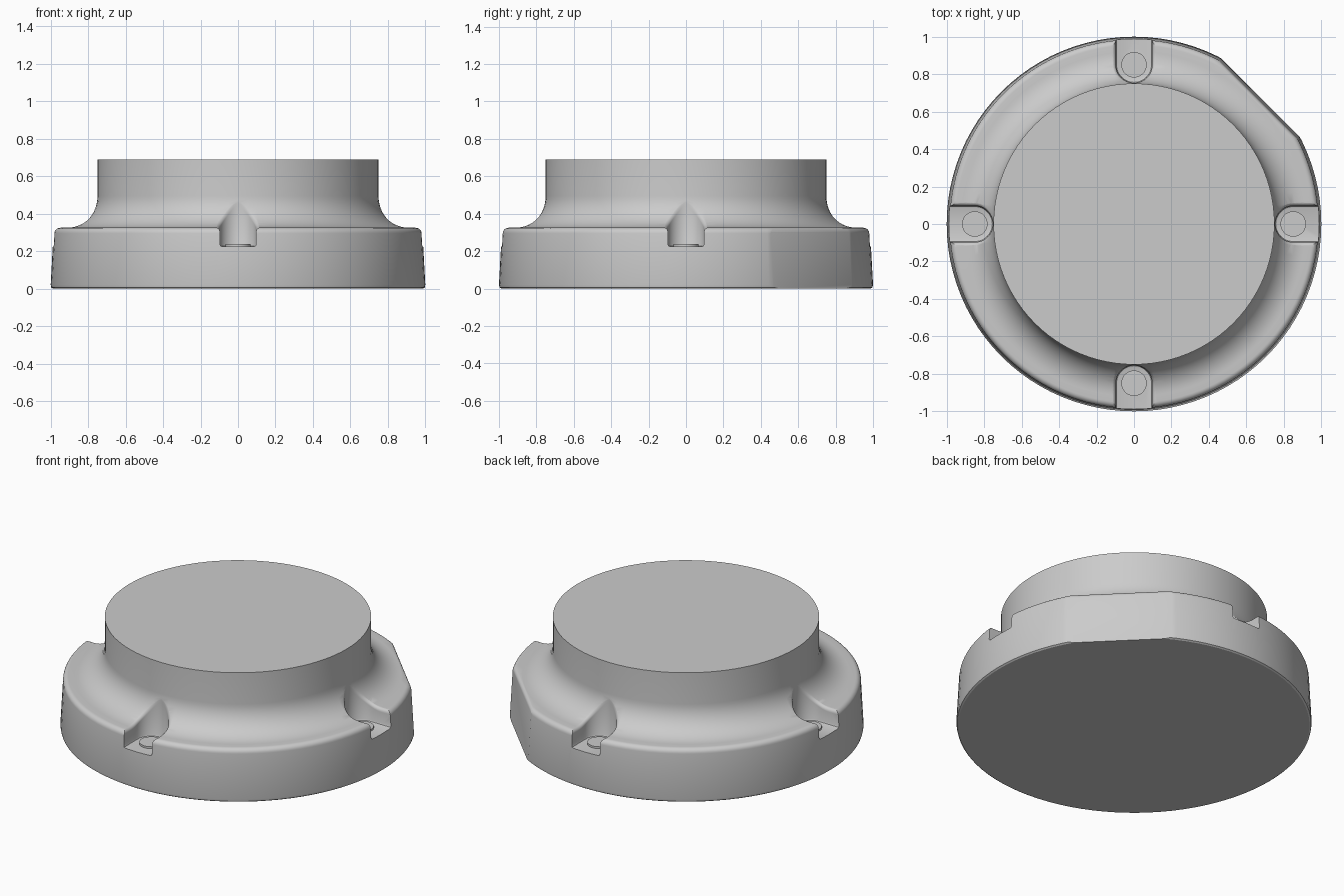
import bpy, bmesh
from math import sin, cos, pi, hypot, sqrt, radians
from mathutils import Matrix

if "Cube" in bpy.data.objects:
    bpy.data.objects.remove(bpy.data.objects["Cube"], do_unlink=True)

grey = bpy.data.materials.new("plain grey")
grey.use_nodes = True
colour = (0.6, 0.6, 0.6, 1)
grey.diffuse_color = colour
grey.node_tree.nodes["Principled BSDF"].inputs["Base Color"].default_value = colour

LEDGE = 0.325          # height of the flange's flat top
COLLAR = 0.75          # collar radius
COVE = 0.17            # concave radius between collar and flange
SLOT_FLOOR = 0.225
SLOT_X = 0.85          # distance of the slot's round end from the axis


def loft(name, rings):
    """Closed solid through rings of points that all have the same count."""
    bm = bmesh.new()
    loops = [[bm.verts.new(p) for p in ring] for ring in rings]
    n = len(loops[0])
    for a, b in zip(loops, loops[1:]):
        for i in range(n):
            j = (i + 1) % n
            bm.faces.new((a[i], a[j], b[j], b[i]))
    bm.faces.new(loops[0])
    bm.faces.new(loops[-1])
    bmesh.ops.recalc_face_normals(bm, faces=bm.faces)
    mesh = bpy.data.meshes.new(name)
    bm.to_mesh(mesh)
    bm.free()
    mesh.materials.append(grey)
    obj = bpy.data.objects.new(name, mesh)
    bpy.context.collection.objects.link(obj)
    return obj


def lathe(name, profile, count):
    angles = [2 * pi * i / count for i in range(count)]
    return loft(name, [[(r * cos(a), r * sin(a), z) for a in angles] for r, z in profile])


def activate(obj):
    bpy.ops.object.select_all(action='DESELECT')
    obj.select_set(True)
    bpy.context.view_layer.objects.active = obj


def cut(target, cutter):
    mod = target.modifiers.new("cut", 'BOOLEAN')
    mod.operation = 'DIFFERENCE'
    mod.solver = 'EXACT'
    mod.object = cutter
    cutter.hide_render = True
    activate(target)
    bpy.ops.object.modifier_apply(modifier=mod.name)
    bpy.data.objects.remove(cutter, do_unlink=True)


def arc(cx, cz, r, start, end, steps):
    angles = [radians(start + (end - start) * i / steps) for i in range(steps + 1)]
    return [(cx + r * cos(a), cz + r * sin(a)) for a in angles]


def surface_z(x, y):
    """Height of the cove and ledge at a point."""
    inset = min(COVE, max(0, COLLAR + COVE - hypot(x, y)))
    return LEDGE + COVE - sqrt(COVE ** 2 - inset ** 2)


def slot_cutter(turn):
    """U-shaped pocket with a rounded floor edge and a rounded lip."""
    half = 0.097
    straight = (1.1, 0.98, 0.93, 0.91, 0.89, 0.87)
    path = [(x, -half, 0, -1) for x in straight]
    for i in range(25):
        a = 1.5 * pi - pi * i / 24
        path.append((SLOT_X + half * cos(a), half * sin(a), cos(a), sin(a)))
    path += [(x, half, 0, 1) for x in reversed(straight)]

    def ring(offset, height=None, depth=0):
        pts = []
        for x, y, nx, ny in path:
            # the lip fades out towards the collar
            o = offset * ny * ny if height is None else offset
            px, py = x + nx * o, y + ny * o
            pts.append((px, py, surface_z(px, py) - depth if height is None else height))
        return pts

    rings = [ring(-0.012, SLOT_FLOOR), ring(-0.0035, SLOT_FLOOR + 0.0035),
             ring(0, SLOT_FLOOR + 0.012)]
    lip = 0.022
    for i in range(6):
        t = i / 5 * pi / 2
        rings.append(ring(lip * (1 - cos(t)), depth=lip * (1 - sin(t)) - 0.001))
    rings.append(ring(lip, depth=-0.03))
    top = [(x, y, 0.6) for x, y, z in rings[-1]]
    cutter = loft("slot_cutter", rings + [top])
    cutter.data.transform(Matrix.Rotation(turn, 4, 'Z'))
    return cutter


# Flange, cove and collar as one turned body
profile = [(0.988, 0), (0.997, 0.006), (1.0, 0.02)]
profile += arc(0.955, 0.295, 0.03, 0, 90, 6)
profile += arc(COLLAR + COVE, LEDGE + COVE, COVE, 270, 180, 14)
profile.append((COLLAR, 0.69))
body = lathe("flanged_body", profile, 96)

# Flat side with a rounded top edge, on the back left
section = [(0.96, -0.1)] + arc(0.913, 0.302, 0.025, 0, 90, 5)
section += [(0.913, 0.345), (1.2, 0.345), (1.2, -0.1)]
flat = loft("flat_cutter", [[(d, y, z) for d, z in section] for y in (-0.6, 0.6)])
flat.data.transform(Matrix.Rotation(pi / 4, 4, 'Z'))
cut(body, flat)

# Four slots, each with a low round screw head
for i, side in enumerate(("left", "back", "right", "front")):
    turn = i * pi / 2
    cut(body, slot_cutter(turn))
    screw = lathe(side + "_screw_head", [(0.068, SLOT_FLOOR - 0.01), (0.068, SLOT_FLOOR + 0.012)], 32)
    screw.location = (SLOT_X * cos(turn), SLOT_X * sin(turn), 0)
    activate(screw)
    bpy.ops.object.shade_smooth_by_angle(angle=radians(30))

activate(body)
bpy.ops.object.shade_smooth_by_angle(angle=radians(32))
